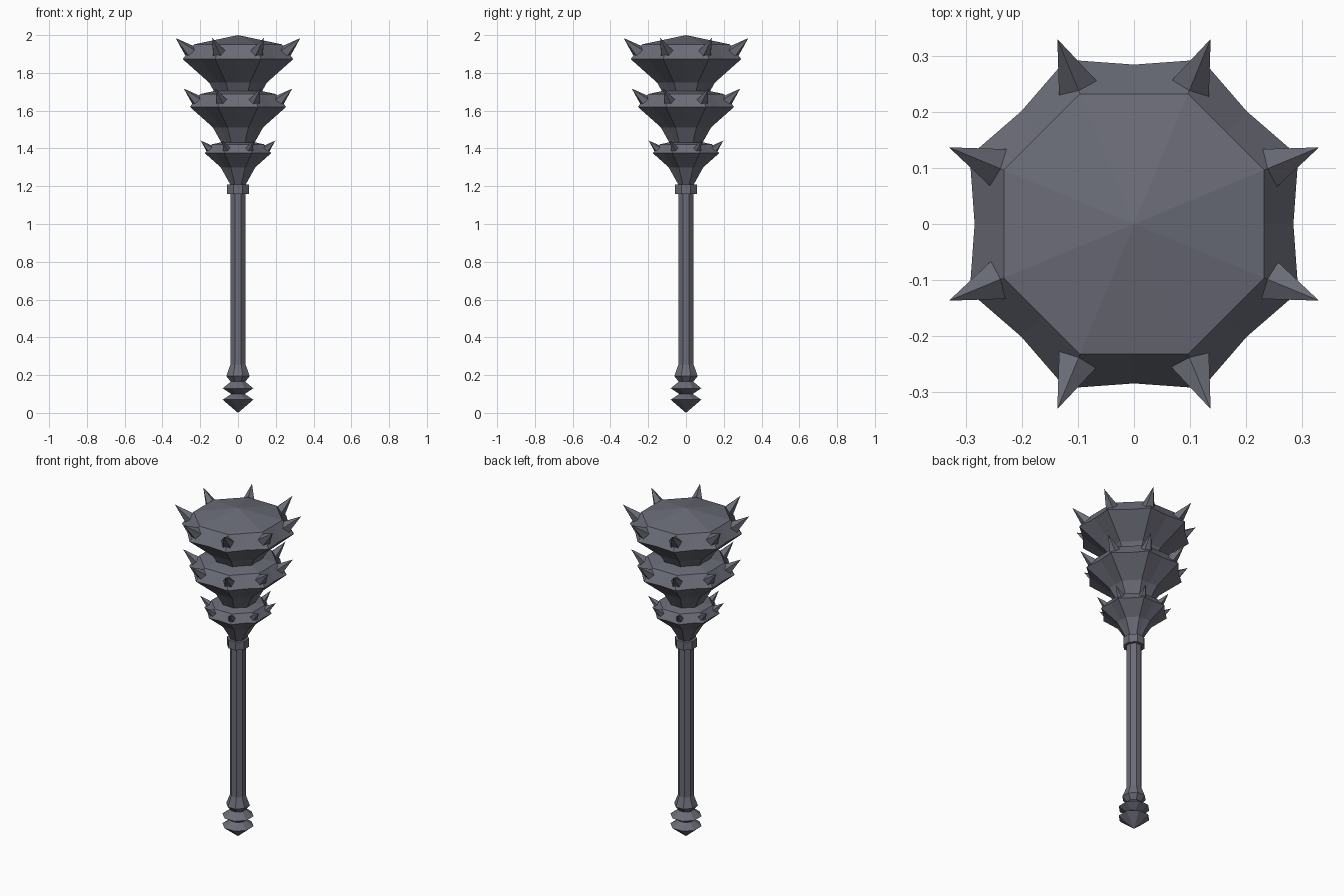
import bpy, bmesh, math
from mathutils import Vector, Matrix

if "Cube" in bpy.data.objects:
    bpy.data.objects.remove(bpy.data.objects["Cube"])

iron = bpy.data.materials.new("dark iron")
iron.diffuse_color = (0.145, 0.15, 0.185, 1)
iron.use_nodes = True
iron.node_tree.nodes["Principled BSDF"].inputs["Base Color"].default_value = iron.diffuse_color
STEP = math.pi / 4
COS = math.cos(STEP / 2)


def finish(name, bm):
    bmesh.ops.recalc_face_normals(bm, faces=bm.faces)
    me = bpy.data.meshes.new(name)
    bm.to_mesh(me)
    bm.free()
    me.materials.append(iron)
    ob = bpy.data.objects.new(name, me)
    bpy.context.collection.objects.link(ob)
    return ob


def octagon_lathe(name, profile):
    """Profile of (corner radius, z, mid-side factor); factor 1 is a straight octagon side."""
    bm = bmesh.new()
    rings = []
    for r, z, f in profile:
        if r == 0:
            rings.append([bm.verts.new((0, 0, z))] * 16)
            continue
        ring = []
        for i in range(16):
            a = i * STEP / 2
            rr = r if i % 2 else r * COS * f
            ring.append(bm.verts.new((rr * math.cos(a), rr * math.sin(a), z)))
        rings.append(ring)
    for lo, hi in zip(rings, rings[1:]):
        for i in range(16):
            j = (i + 1) % 16
            quad = list(dict.fromkeys((lo[i], lo[j], hi[j], hi[i])))
            bm.faces.new(quad)
    for ring in (rings[0], rings[-1]):
        if ring[0] is not ring[1]:
            bm.faces.new(ring)
    return finish(name, bm)


def spikes(name, s, z):
    """Eight pyramids standing on the bevel corners of a tier."""
    bm = bmesh.new()
    tilt = Vector((0.76, 0, 0.65)).to_track_quat('Z', 'Y').to_matrix().to_4x4()
    for i in range(8):
        m = (Matrix.Rotation((i + 0.5) * STEP, 4, 'Z')
             @ Matrix.Translation((0.262 * s, 0, z + 0.03 * s))
             @ tilt @ Matrix.Translation((0, 0, 0.0625 * s)))
        bmesh.ops.create_cone(bm, cap_ends=True, segments=5, radius1=0.041 * s,
                              radius2=0, depth=0.125 * s, matrix=m)
    bmesh.ops.remove_doubles(bm, verts=bm.verts, dist=1e-5)
    return finish(name, bm)


# Handle with pointed pommel and two rings
octagon_lathe("handle", [
    (0, 0.0, 1), (0.088, 0.07, 1), (0.038, 0.1, 1), (0.088, 0.13, 1),
    (0.042, 0.165, 1), (0.067, 0.195, 1), (0.044, 0.255, 1), (0.044, 1.25, 1)])

# Collar under the head
octagon_lathe("collar", [(0.062, 1.16, 1), (0.062, 1.21, 1)])

# Three flared head tiers, each with a crown of spikes: name, scale, rim height
for name, s, z in (("lower", 0.6, 1.375), ("middle", 0.87, 1.62), ("upper", 1.0, 1.873)):
    octagon_lathe(name + "_tier", [
        (0.075 * s, z - 0.275 * s, 1), (0.165 * s, z - 0.125 * s, 0.97),
        (0.317 * s, z, 0.97), (0.251 * s, z + 0.078 * s, 1), (0, z + 0.127 * s, 1)])
    spikes(name + "_spikes", s, z)
